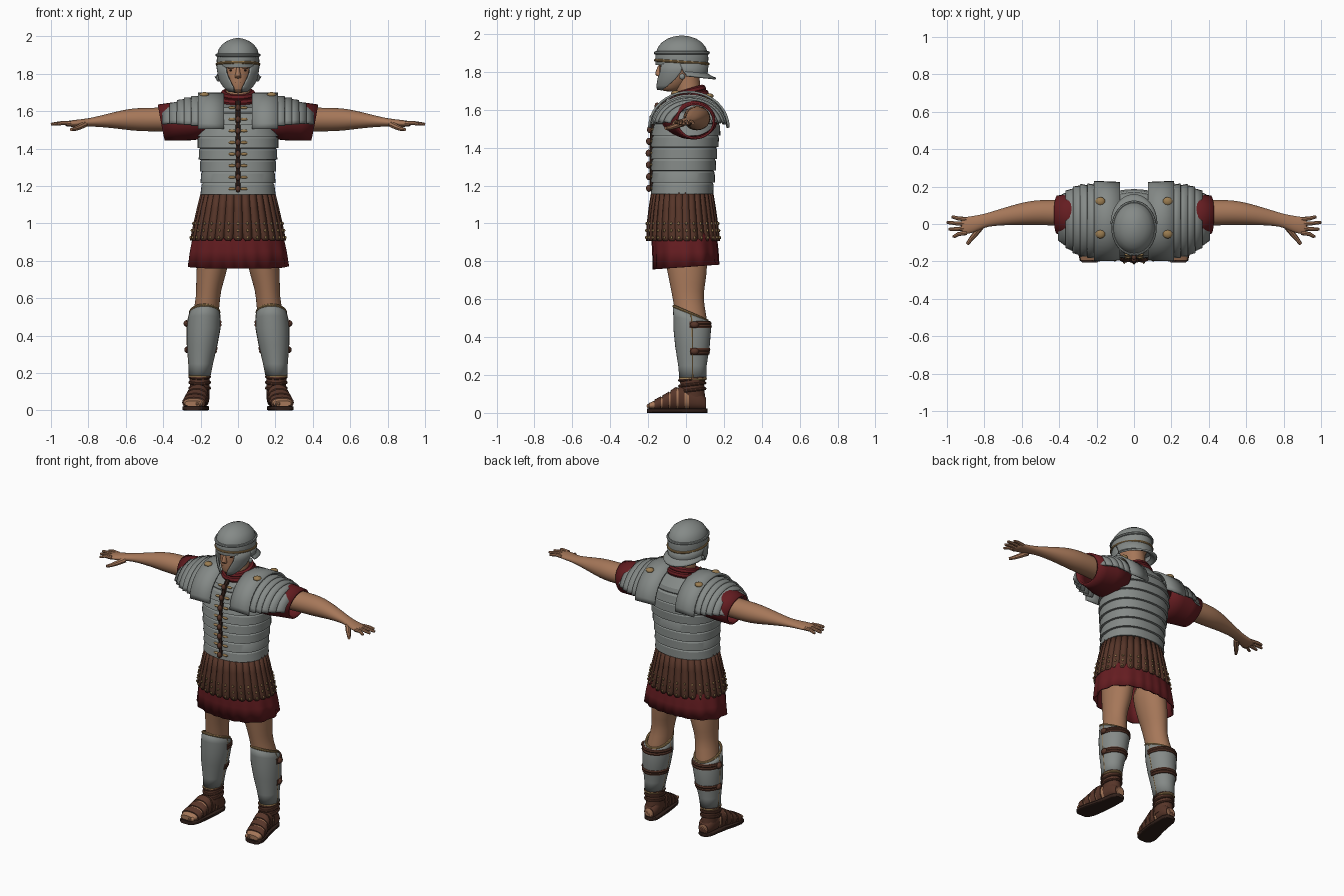
import bpy, bmesh
from math import sin, cos, pi, radians, sqrt, atan2
from mathutils import Vector, Matrix

if "Cube" in bpy.data.objects:
    bpy.data.objects.remove(bpy.data.objects["Cube"])


def material(name, *rgb):
    m = bpy.data.materials.new(name)
    m.use_nodes = True
    m.diffuse_color = (*rgb, 1)
    m.node_tree.nodes["Principled BSDF"].inputs["Base Color"].default_value = (*rgb, 1)
    return m


STEEL = material("steel", .235, .255, .245)
GOLD = material("brass", .32, .2, .08)
SKIN = material("skin", .38, .185, .1)
RED = material("red_cloth", .13, .012, .015)
LEATHER = material("brown_leather", .095, .036, .022)
DARK = material("dark_leather", .03, .014, .01)


def finish(name, bm, mat, mirror=False, thick=0, smooth=0, angle=40):
    bmesh.ops.recalc_face_normals(bm, faces=bm.faces)
    me = bpy.data.meshes.new(name)
    bm.to_mesh(me)
    bm.free()
    me.materials.append(mat)
    me.shade_smooth()
    me.set_sharp_from_angle(angle=radians(angle))
    ob = bpy.data.objects.new(name, me)
    bpy.context.scene.collection.objects.link(ob)
    if thick:
        mod = ob.modifiers.new("Thickness", "SOLIDIFY")
        mod.thickness, mod.offset = thick, 0
    if smooth:
        ob.modifiers.new("Smooth", "SUBSURF").levels = smooth
        ob.modifiers["Smooth"].render_levels = smooth
    if mirror:
        ob.modifiers.new("Mirror", "MIRROR").use_mirror_merge = False
    return ob


def interp(table, t):
    """Row of an ascending table at t, with linear blending."""
    for a, b in zip(table, table[1:]):
        if t <= b[0]:
            break
    f = min(1, max(0, (t - a[0]) / (b[0] - a[0])))
    return [t] + [p + (q - p) * f for p, q in zip(a[1:], b[1:])]


def ring_points(ring, axis="z", n=32, power=2):
    """Ring: position, two centres, two radii, then optional tilt and arc in degrees."""
    pos, c1, c2, r1, r2, tilt, a0, a1 = (list(ring) + [0, 0, 360][len(ring) - 5:])[:8]
    steps = n if a1 - a0 == 360 else n - 1
    pts = []
    for i in range(n):
        a = radians(a0 + (a1 - a0) * i / steps)
        c, s = (abs(v) ** (2 / power) * (1 if v > 0 else -1) for v in (cos(a), sin(a)))
        u, v, w = c1 + r1 * c, c2 + r2 * s, pos + tilt * s
        pts.append(Vector({"z": (u, v, w), "x": (w, u, v), "y": (u, w, v)}[axis]))
    return pts


def skin_rows(bm, rows, closed=True, cap=False):
    vs = [[bm.verts.new(p) for p in row] for row in rows]
    n = len(vs[0])
    for a, b in zip(vs, vs[1:]):
        for i in range(n if closed else n - 1):
            j = (i + 1) % n
            bm.faces.new((a[i], a[j], b[j], b[i]))
    if cap:
        bm.faces.new(vs[0])
        bm.faces.new(vs[-1])


def tube(name, rings, mat, axis="z", n=32, power=2, cap=True, warp=None, **kw):
    bm = bmesh.new()
    closed = len(rings[0]) < 8
    rows = [ring_points(r, axis, n, power) for r in rings]
    if warp:
        rows = [[warp(p) for p in row] for row in rows]
    skin_rows(bm, rows, closed, cap and closed)
    return finish(name, bm, mat, **kw)


def ropes(name, paths, radius, mat, closed=False, taper=1, **kw):
    bm = bmesh.new()
    for path in paths:
        pts = [Vector(p) for p in path]
        n, rows = len(pts), []
        ref = Vector((1, 0, 0)) if abs((pts[n // 2] - pts[0]).normalized().z) > .8 else Vector((0, 0, 1))
        for i, p in enumerate(pts):
            nxt = pts[(i + 1) % n] if closed else pts[min(i + 1, n - 1)]
            prv = pts[i - 1] if closed or i else pts[0]
            t = (nxt - prv).normalized()
            u = t.cross(ref).normalized()
            v = u.cross(t)
            r = radius * (1 + (taper - 1) * i / (n - 1))
            rows.append([p + (u * cos(k * pi / 4) + v * sin(k * pi / 4)) * r for k in range(8)])
        skin_rows(bm, rows + rows[:1] if closed else rows, True, not closed)
    return finish(name, bm, mat, **kw)


def blobs(name, centres, size, mat, **kw):
    bm = bmesh.new()
    for c in centres:
        m = Matrix.Translation(c) @ Matrix.Diagonal((*size, 1))
        bmesh.ops.create_uvsphere(bm, u_segments=10, v_segments=7, radius=1, matrix=m)
    return finish(name, bm, mat, **kw)


# Banded cuirass
torso = [(1.15, 0, -.02, .193, .158), (1.25, 0, -.015, .193, .163), (1.38, 0, -.01, .206, .17),
         (1.48, 0, 0, .216, .176), (1.56, 0, .01, .2, .17), (1.62, 0, .015, .165, .148), (1.67, 0, .015, .1, .1)]
rings, edges = [], [1.155 + .062 * k for k in range(8)]
for z in edges[:-1]:
    for zz, grow in ((z, .008), (z + .05, .002), (z + .061, -.005)):
        r = interp(torso, zz)
        rings.append(r[:3] + [r[3] + grow, r[4] + grow])
tube("banded_cuirass", rings + [interp(torso, 1.595), torso[5], (1.655, 0, .015, .1, .1, .02)], STEEL,
     n=48, power=2.3, angle=25)

# Front lacing with knobs and brass hinges
def front(z, out=0):
    r = interp(torso, z)
    return r[2] - r[4] - out

ropes("front_lacing", [[(0, front(z), z) for z in [1.17 + .03 * k for k in range(17)]]], .014, DARK)
rows = [1.185 + .062 * k for k in range(8)]
blobs("lacing_knobs", [(0, front(z, .018), z) for z in rows], (.014, .015, .019), LEATHER)
blobs("hinge_plates", [(.032, front(z, .002), z) for z in rows], (.02, .009, .008), GOLD, mirror=True)

# Shoulder plates: x, centre y, half depth, top height
shoulder = [(.05, .015, .19, 1.68), (.21, .015, .19, 1.675), (.3, .02, .18, 1.655), (.36, .025, .145, 1.63),
            (.41, .03, .1, 1.59)]


def shoulder_point(x, a, lift):
    _, cy, ry, top = interp(shoulder, x)
    return Vector((x, cy + (ry + lift) * sin(a), 1.505 + (top - 1.505 + lift) * cos(a)))


def shoulder_plate(name, x0, x1, lift0, lift1, span):
    bm = bmesh.new()
    angles = [radians(span) * (k / 10 - 1) for k in range(21)]
    skin_rows(bm, [[shoulder_point(x0 + (x1 - x0) * f, a, lift0 + (lift1 - lift0) * f) for f in (0, .5, 1)]
                   for a in angles], closed=False)
    finish(name, bm, STEEL, mirror=True, thick=.012)


shoulder_plate("upper_shoulder_plates", .075, .215, .014, .02, 90)
for k in range(5):
    x = .185 + .038 * k
    shoulder_plate(f"shoulder_lame_{k + 1}", x, x + .065, -.006, .01, 84 - 2 * k)
blobs("shoulder_bosses", [shoulder_point(.18, a, .022) for a in (-.33, .52)], (.027, .025, .015), GOLD, mirror=True)

# Tunic sleeves, scarf and skirt
tube("tunic_sleeves", [(.16, .02, 1.54, .14, .08), (.26, .03, 1.545, .13, .095), (.34, .042, 1.545, .11, .096, .01),
                       (.41, .05, 1.54, .097, .09, .018)], RED, "x", cap=False, mirror=True, thick=.012)
ropes("neck_scarf", [ring_points((z, 0, .012, r, r, .022)) for z, r in ((1.665, .088), (1.69, .073))], .021, RED, closed=True)


def pleat(p):
    k = 1 + .13 * max(0, .98 - p.z) * cos(17 * atan2(p.y, p.x)) * .9
    return Vector((p.x * k, p.y * k, p.z))


tube("tunic_skirt", [(1.05, 0, -.015, .2, .15), (.93, 0, -.01, .237, .168), (.85, 0, -.003, .252, .168),
                     (.77, 0, 0, .262, .168, .012)], RED, n=136, power=2.3, cap=False, thick=.01, warp=pleat)

# Leather strip skirt with studs
hang = [(.905, 0, -.015, .247, .184), (1.03, 0, -.02, .222, .174), (1.165, 0, -.02, .188, .152)]
tube("strip_skirt_lining", [(z, x, y, a - .014, b - .014) for z, x, y, a, b in (interp(hang, .95), hang[1], hang[2])],
     DARK, cap=False, power=2.2)
bm, studs = bmesh.new(), []
for k in range(30):
    a, strip = 2 * pi * (k + .5) / 30, []
    for z, w in ((1.165, .019), (1.08, .021), (1.0, .024), (.925, .026), (.908, .012)):
        _, _, cy, rx, ry = interp(hang, z)
        mid = Vector((rx * cos(a), cy + ry * sin(a), z))
        side = Vector((-rx * sin(a), ry * cos(a), 0)).normalized()
        out = Vector((side.y, -side.x, 0))
        strip.append([mid + side * w * s + out * (.007 if not s else 0) for s in (-1, 0, 1)])
        if z in (1.0, .925):
            studs.append(mid + out * .013)
    studs.append((studs[-1] + studs[-2]) / 2)
    skin_rows(bm, strip, closed=False)
finish("leather_strips", bm, LEATHER, thick=.01)
blobs("strip_studs", studs, (.006, .006, .008), GOLD)

# Legs and greaves
tube("legs", [(.05, .204, .045, .04, .05), (.2, .206, .035, .043, .055), (.35, .19, .035, .065, .075),
              (.47, .183, .035, .075, .085), (.57, .163, .015, .066, .08), (.64, .158, .008, .066, .086),
              (.72, .145, .008, .08, .102), (.82, .13, 0, .088, .115), (.95, .115, -.01, .09, .12)],
     SKIN, n=20, mirror=True, smooth=1)
greave = [(.18, .206, .036, .052, .066), (.25, .2, .034, .06, .07), (.35, .192, .034, .076, .086),
          (.44, .184, .033, .085, .094), (.49, .181, .03, .082, .092), (.525, .178, .024, .076, .088)]
top = [*greave[-1], -.038]
tube("greaves", greave[:4] + [[*greave[4], -.018], top], STEEL, mirror=True, cap=False, thick=.01)
ropes("greave_rims", [ring_points(top), ring_points(greave[0])], .008, GOLD, closed=True, mirror=True)
ropes("greave_side_seams", [[(r[1] + s * r[3], r[2], r[0]) for r in greave] for s in (-1, 1)], .006, GOLD, mirror=True)
ropes("greave_straps", [ring_points(interp(greave, z + d) + [0, -8, 188], n=18)
                        for z in (.325, .465) for d in (-.008, .008)], .012, LEATHER, mirror=True)
blobs("greave_buckles", [(.272, .045, .325), (.276, .045, .465)], (.016, .024, .018), LEATHER, mirror=True)

# Feet and sandals
foot = [(-.195, .24, .037, .045, .015), (-.16, .236, .042, .057, .025), (-.11, .227, .056, .056, .038),
        (-.05, .215, .076, .051, .057), (.02, .206, .075, .046, .055), (.08, .201, .062, .042, .042),
        (.105, .2, .048, .028, .026)]
tube("feet", foot, SKIN, "y", n=20, power=2.3, mirror=True)
blobs("toes", [(.2 + .019 * k, -.188 + .008 * k, .036) for k in range(5)], (.011, .02, .014), SKIN, mirror=True)
tube("sandal_soles", [(-.205, .242, .012, .035, .012)] + [(y, x, .012, w + .005, .012) for y, x, _, w, _ in foot]
     + [(.113, .2, .012, .015, .012)], DARK, "y", n=24, power=6, mirror=True)


def band(name, y0, y1):
    mid = [interp(foot, y0 + (y1 - y0) * k / 4) for k in range(5)]
    tube(name, [(y, x, z, w + .006, h + .006) for y, x, z, w, h in mid], LEATHER, "y", n=24, power=2.3, mirror=True)


for k in range(4):
    band(f"sandal_strap_{k + 1}", -.165 + .042 * k, -.133 + .042 * k)
band("sandal_heel", .015, .105)
tube("sandal_ankle_wraps", [(.06, .202, .04, .05, .065), (.11, .204, .03, .051, .068), (.15, .205, .033, .052, .063),
                            (.185, .206, .035, .056, .068)], LEATHER, mirror=True)
ropes("ankle_cords", [ring_points((z, .205, .033, .053, .067, .008)) for z in (.12, .15, .18)], .008, LEATHER,
      closed=True, mirror=True)

# Arms and hands
tube("arms", [(.22, .05, 1.555, .075, .07), (.4, .06, 1.556, .07, .064), (.5, .062, 1.555, .068, .064),
              (.57, .058, 1.556, .064, .06), (.65, .048, 1.553, .053, .046), (.75, .03, 1.545, .04, .028),
              (.8, .018, 1.54, .036, .022), (.86, -.003, 1.535, .046, .02), (.91, -.01, 1.533, .047, .016),
              (.925, -.01, 1.532, .04, .011)], SKIN, "x", n=20, mirror=True, smooth=1)
tips = ((.975, .037), (1, .008), (.99, -.028), (.968, -.066))
ropes("fingers", [[(.895, .025 - .024 * k, 1.535), (.94, .03 - .028 * k, 1.537), (x - .008, y, 1.531), (x, y, 1.529)]
                  for k, (x, y) in enumerate(tips)], .0125, SKIN, taper=.55, mirror=True)
ropes("thumbs", [[(.82, -.015, 1.53), (.85, -.055, 1.515), (.875, -.085, 1.505), (.892, -.108, 1.502)]], .018, SKIN,
      taper=.5, mirror=True)

# Head and face
tube("neck", [(1.6, 0, .025, .08, .075), (1.7, 0, .012, .064, .066), (1.8, 0, 0, .064, .068)], SKIN)
tube("face", [(1.695, 0, -.085, .025, .035), (1.715, 0, -.075, .048, .066), (1.75, 0, -.055, .066, .088),
              (1.79, 0, -.042, .078, .1), (1.83, 0, -.03, .085, .112), (1.88, 0, -.025, .09, .115)], SKIN, smooth=1)
tube("nose", [(1.775, 0, -.137, .018, .012), (1.785, 0, -.144, .019, .024), (1.81, 0, -.14, .011, .017),
              (1.84, 0, -.136, .009, .01)], SKIN, n=12, smooth=1)
blobs("brows", [(.033, -.127, 1.833)], (.026, .012, .007), SKIN, mirror=True)
blobs("eyes", [(.033, -.124, 1.818)], (.014, .009, .006), DARK, mirror=True)
blobs("mouth", [(0, -.134, 1.752)], (.024, .008, .004), LEATHER)

# Helmet with brow bands, cheek guards and neck guard
tube("helmet_bowl", [(1.835, 0, -.022, .112, .138), (1.87, 0, -.022, .114, .14), (1.9, 0, -.022, .112, .138),
                     (1.93, 0, -.022, .104, .126), (1.955, 0, -.022, .087, .106), (1.975, 0, -.022, .06, .076),
                     (1.987, 0, -.022, .03, .042), (1.991, 0, -.022, .008, .012)], STEEL, n=40)
ropes("helmet_ridge", [ring_points((1.9, 0, -.022, .112, .139))], .009, STEEL, closed=True)
ropes("helmet_brass_rim", [ring_points((1.852, 0, -.022, .112, .139, -.01))], .008, GOLD, closed=True)
tube("neck_guard", [(1.845, 0, -.01, .112, .125, 0, -10, 190), (1.8, 0, -.005, .104, .115, -.01, -5, 185),
                    (1.785, 0, 0, .115, .135, -.012, 0, 180), (1.78, 0, 0, .122, .158, -.016, 0, 180)], STEEL, thick=.01)
tube("cheek_guards", [(1.855, 0, -.022, .11, .13, 0, -52, 5), (1.8, 0, -.03, .105, .125, 0, -56, 2),
                      (1.765, 0, -.036, .098, .122, 0, -64, -8), (1.73, 0, -.045, .082, .112, 0, -72, -25),
                      (1.705, 0, -.055, .064, .098, 0, -74, -45)], STEEL, n=14, mirror=True, thick=.01)
blobs("cheek_guard_knobs", [(.106, -.02, 1.775)], (.012, .016, .016), STEEL, mirror=True)
